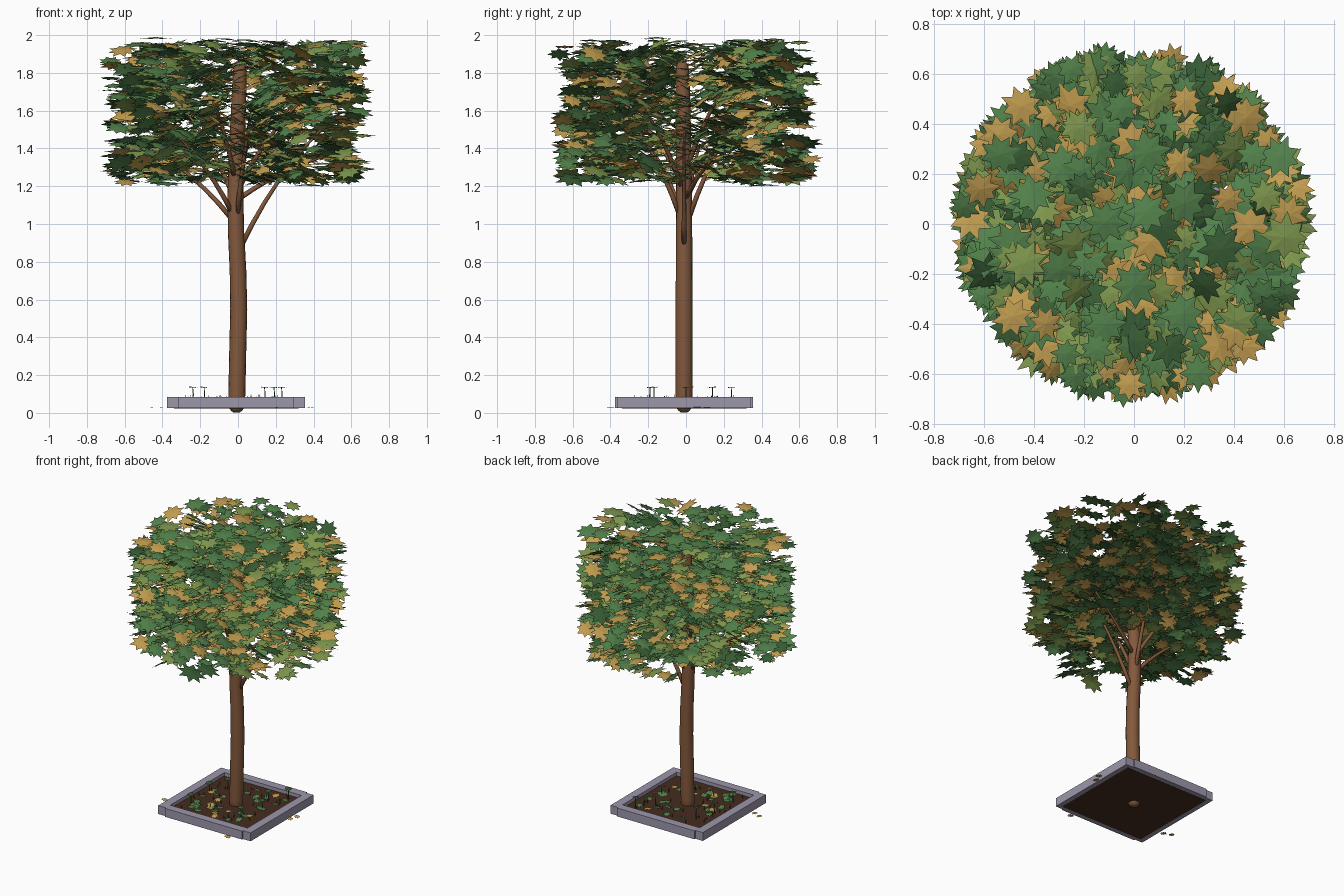
import bpy, bmesh, random
from math import sin, cos, pi
from mathutils import Vector, Matrix

if "Cube" in bpy.data.objects:
    bpy.data.objects.remove(bpy.data.objects["Cube"])

random.seed(11)


def mat(name, col):
    m = bpy.data.materials.new(name)
    m.diffuse_color = (*col, 1)
    m.use_nodes = True
    m.node_tree.nodes["Principled BSDF"].inputs["Base Color"].default_value = m.diffuse_color
    return m


BARK = mat("bark", (0.23, 0.10, 0.045))
STONE = mat("stone", (0.34, 0.31, 0.41))
SOIL = mat("soil", (0.06, 0.025, 0.014))
GREEN = mat("leaf_green", (0.085, 0.22, 0.07))
DARK = mat("leaf_dark_green", (0.04, 0.11, 0.035))
OLIVE = mat("leaf_olive", (0.21, 0.31, 0.075))
TAN = mat("leaf_tan", (0.54, 0.34, 0.08))


def finish(bm, name, material, smooth=False):
    if smooth:
        bmesh.ops.recalc_face_normals(bm, faces=bm.faces)
    me = bpy.data.meshes.new(name)
    bm.to_mesh(me)
    bm.free()
    me.materials.append(material)
    for p in me.polygons:
        p.use_smooth = smooth
    ob = bpy.data.objects.new(name, me)
    bpy.context.collection.objects.link(ob)
    return ob


def box(name, lo, hi, material):
    bm = bmesh.new()
    lo, hi = Vector(lo), Vector(hi)
    bmesh.ops.create_cube(bm, size=1, matrix=Matrix.Translation((lo + hi) / 2)
                          @ Matrix.Diagonal((*(hi - lo), 1)))
    return finish(bm, name, material)


def tube(bm, pts, radii, sides):
    """Tapered tube through points, capped at both ends."""
    pts = [Vector(p) for p in pts]
    rings = []
    for i, p in enumerate(pts):
        t = (pts[min(i + 1, len(pts) - 1)] - pts[max(i - 1, 0)]).normalized()
        u = Vector((0, 1, 0)).cross(t)
        if u.length < 0.2:
            u = Vector((1, 0, 0)).cross(t)
        u.normalize()
        v = t.cross(u)
        rings.append([bm.verts.new(p + radii[i] * (u * cos(2 * pi * k / sides) + v * sin(2 * pi * k / sides)))
                      for k in range(sides)])
    for a, b in zip(rings, rings[1:]):
        for k in range(sides):
            bm.faces.new((a[k], a[(k + 1) % sides], b[(k + 1) % sides], b[k]))
    bm.faces.new(rings[0][::-1])
    bm.faces.new(rings[-1])


def star(bm, matrix, r, tips=8):
    """Pleated star leaf with a slightly raised centre."""
    c = bm.verts.new(matrix @ Vector((0, 0, 0.08 * r)))
    rim = []
    for k in range(2 * tips):
        a = pi * k / tips
        q = r * (random.uniform(0.88, 1.1) if k % 2 == 0 else 0.6)
        z = -0.03 * r if k % 2 == 0 else 0.0
        rim.append(bm.verts.new(matrix @ Vector((q * cos(a), q * sin(a), z))))
    for k in range(2 * tips):
        bm.faces.new((c, rim[k], rim[(k + 1) % (2 * tips)]))


# Planter frame and soil
for s, n in ((-1, "left"), (1, "right")):
    cx = -0.01 + s * 0.335
    box(f"planter_{n}", (cx - 0.03, -0.365, 0.025), (cx + 0.03, 0.345, 0.085), STONE)
for s, n in ((-1, "front"), (1, "back")):
    cy = -0.01 + s * 0.335
    box(f"planter_{n}", (-0.315, cy - 0.03, 0.025), (0.295, cy + 0.03, 0.085), STONE)
box("soil", (-0.34, -0.34, 0.024), (0.32, 0.32, 0.06), SOIL)

# Trunk with gentle bend and rounded foot
bm = bmesh.new()
trunk = [(-0.008, -0.01, z) for z in (0.003, 0.012, 0.03)] + [
    (-0.006, -0.01, 0.1), (-0.002, -0.01, 0.3), (0.004, -0.01, 0.55), (0, -0.01, 0.75),
    (-0.01, -0.01, 0.95), (-0.014, -0.01, 1.15), (-0.008, -0.012, 1.35),
    (0, -0.015, 1.55), (0.008, -0.018, 1.75), (0.01, -0.02, 1.83), (0.01, -0.022, 1.86)]
tube(bm, trunk, [0.018, 0.03, 0.042, 0.045, 0.045, 0.045, 0.044, 0.043, 0.042,
                 0.041, 0.04, 0.038, 0.034, 0.02], 16)
finish(bm, "trunk", BARK, True)

# Branches: (start height, azimuth in degrees, reach, end height)
bm = bmesh.new()
for z0, az, reach, z1 in ((0.88, 0, 0.45, 1.5), (1.03, 170, 0.48, 1.42), (1.06, 215, 0.42, 1.5),
                          (1.03, 75, 0.35, 1.65), (1.14, 20, 0.5, 1.36), (1.05, 285, 0.33, 1.6),
                          (1.15, 130, 0.42, 1.6), (1.2, 325, 0.42, 1.65), (1.25, 250, 0.36, 1.65),
                          (1.3, 45, 0.33, 1.75)):
    d = Vector((cos(az * pi / 180), sin(az * pi / 180), 0))
    o = Vector((-0.01, -0.01, z0))
    mid = o + d * reach * 0.45 + Vector((0, 0, (z1 - z0) * 0.6))
    end = o + d * reach + Vector((0, 0, z1 - z0))
    ts = [i / 6 for i in range(7)]
    tube(bm, [(1 - t) ** 2 * (o + d * 0.025) + 2 * t * (1 - t) * mid + t * t * end for t in ts],
         [0.014 - 0.008 * t for t in ts], 8)
finish(bm, "branches", BARK, True)

# Crown: leaves in a flat-topped drum, each rolled about its radial axis
crown = {"green": (GREEN, 480), "dark_green": (DARK, 110), "olive": (OLIVE, 260), "tan": (TAN, 250)}
for name, (m, count) in crown.items():
    bm = bmesh.new()
    for _ in range(count):
        r = random.uniform(0.06, 0.1)
        a = random.uniform(0, 2 * pi)
        d = (0.745 - r) * random.uniform(0.01, 1) ** 0.45
        roll = random.uniform(-0.65, 0.65)
        h = r * abs(sin(roll))
        mx = (Matrix.Translation((-0.005 + d * cos(a), d * sin(a), random.uniform(1.2 + h, 1.985 - h)))
              @ Matrix.Rotation(a, 4, 'Z') @ Matrix.Rotation(roll, 4, 'X')
              @ Matrix.Rotation(random.choice((0, pi / 8)), 4, 'Z'))
        star(bm, mx, r)
    # leaves hiding the trunk tip
    if name != "dark_green":
        for _ in range(3):
            p = (random.uniform(-.08, .08), random.uniform(-.1, .06), random.uniform(1.87, 1.96))
            star(bm, Matrix.Translation(p) @ Matrix.Rotation(random.uniform(-.2, .2), 4, 'X'), 0.09)
    finish(bm, f"leaves_{name}", m)

# Sprouts: thin stems with a flat leaf on top
stems, heads = bmesh.new(), bmesh.new()
for x, y in ((-0.24, -0.19), (-0.18, 0.14), (0.14, -0.17), (0.19, 0.0), (0.23, 0.24),
             (-0.24, 0.02), (0.14, 0.14)):
    tube(stems, [(x, y, 0.05), (x + 0.003, y, 0.1), (x, y, 0.136)], [0.004, 0.003, 0.002], 5)
    star(heads, Matrix.Translation((x, y, 0.136)) @ Matrix.Rotation(0.12, 4, (1, 1, 0)), 0.028)
finish(stems, "sprout_stems", DARK)
finish(heads, "sprout_leaves", DARK)

# Low grass blades and litter leaves on the soil
bm = bmesh.new()
for _ in range(40):
    x, y = random.uniform(-0.29, 0.27), random.uniform(-0.29, 0.27)
    tube(bm, [(x, y, 0.05), (x + random.uniform(-.01, .01), y, random.uniform(0.08, 0.1))], [0.004, 0.001], 3)
finish(bm, "grass_blades", DARK)
for name, m, count in (("green", GREEN, 34), ("tan", TAN, 9)):
    bm = bmesh.new()
    for _ in range(count):
        p = (random.uniform(-0.26, 0.24), random.uniform(-0.26, 0.24), random.uniform(0.066, 0.082))
        star(bm, Matrix.Translation(p) @ Matrix.Rotation(random.uniform(-.3, .3), 4, 'X'),
             random.uniform(0.024, 0.038))
    finish(bm, f"litter_{name}", m)

# Fallen leaves outside the planter
bm = bmesh.new()
for x, y in ((-0.46, -0.17), (-0.41, -0.19), (0.37, 0.06), (0.39, 0.11), (0.2, -0.4)):
    star(bm, Matrix.Translation((x, y, 0.03)) @ Matrix.Rotation(0.1, 4, 'Y'), 0.024)
finish(bm, "fallen_leaves", TAN)
